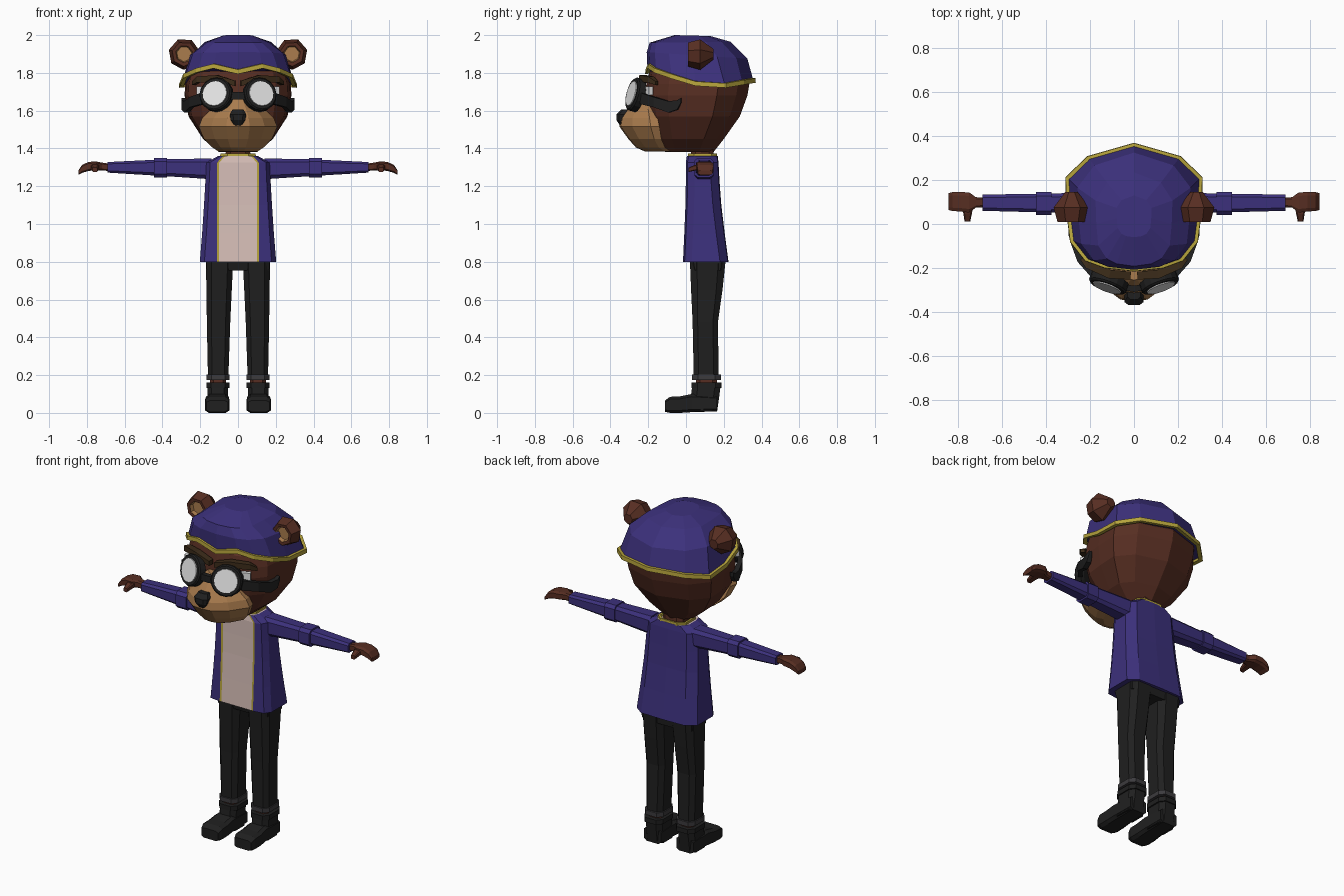
import bpy, bmesh, math
from mathutils import Vector

if "Cube" in bpy.data.objects:
    bpy.data.objects.remove(bpy.data.objects["Cube"])


def colour(name, r, g, b):
    m = bpy.data.materials.new(name)
    m.diffuse_color = (r, g, b, 1)
    m.use_nodes = True
    m.node_tree.nodes["Principled BSDF"].inputs["Base Color"].default_value = m.diffuse_color
    return m


PURPLE = colour("purple_cloth", .045, .030, .20)
BROWN = colour("brown_fur", .095, .027, .016)
TAN = colour("tan_fur", .40, .20, .075)
BLACK = colour("black", .014, .014, .014)
GREY = colour("dark_grey", .045, .043, .047)
GOLD = colour("gold_trim", .47, .37, .045)
SHIRT = colour("pale_pink_shirt", .68, .52, .48)
WHITE = colour("white_lens", .78, .78, .78)
BROW = colour("dark_brow", .045, .025, .010)


def loft(name, rings, mats, mirror=False, wrap=False, rule=None):
    """Skin a list of equal-length point rings; rule picks material per face."""
    bm = bmesh.new()
    vs = [[bm.verts.new(p) for p in r] for r in rings]
    n = len(vs[0])
    pairs = list(zip(vs, vs[1:])) + ([(vs[-1], vs[0])] if wrap else [])
    for a, b in pairs:
        for i in range(n):
            j = (i + 1) % n
            bm.faces.new((a[i], a[j], b[j], b[i]))
    if not wrap:
        bm.faces.new(vs[0][::-1])
        bm.faces.new(vs[-1])
    bmesh.ops.recalc_face_normals(bm, faces=bm.faces)
    if rule:
        for f in bm.faces:
            f.material_index = rule(f.calc_center_median(), f.normal)
    me = bpy.data.meshes.new(name)
    bm.to_mesh(me)
    bm.free()
    for m in mats:
        me.materials.append(m)
    ob = bpy.data.objects.new(name, me)
    bpy.context.scene.collection.objects.link(ob)
    if mirror:
        ob.modifiers.new("mirror", 'MIRROR')
    return ob


def both(half):
    """Complete a half outline that starts and ends on x = 0."""
    return half + [(-x, y, z) for x, y, z in half[-2:0:-1]]


def cham(a, b, k=.6):
    """Rectangle with cut corners, half sizes a and b."""
    return [(a, b*k), (a*k, b), (-a*k, b), (-a, b*k),
            (-a, -b*k), (-a*k, -b), (a*k, -b), (a, -b*k)]


def flat_z(z, xc, yc, a, b, k=.6):
    return [(xc+u, yc+v, z) for u, v in cham(a, b, k)]


def flat_x(x, yc, zc, a, b, k=.65):
    return [(x, yc+u, zc+v) for u, v in cham(a, b, k)]


def flat_y(y, xc, z0, z1, a, k=.7):
    return [(xc+u, y, (z0+z1)/2+v) for u, v in cham(a, (z1-z0)/2, k)]


def bar(name, pts, sizes, mat, mirror=True):
    """Box-section strip along pts; sizes are (half thickness, half height)."""
    rings = []
    for i, p in enumerate(pts):
        d = Vector(pts[min(i+1, len(pts)-1)]) - Vector(pts[max(i-1, 0)])
        s = Vector((d.y, -d.x, 0)).normalized()
        t, h = sizes[i]
        up = Vector((0, 0, h))
        p = Vector(p)
        rings.append([p+s*t+up, p-s*t+up, p-s*t-up, p+s*t-up])
    return loft(name, rings, [mat], mirror)


def disc(name, centre, axis, profile, mats, n=16, rule=None):
    """Turned shape along an axis; profile is (radius, offset)."""
    q = Vector(axis).to_track_quat('Z', 'Y')
    rings = [[Vector(centre) + q @ Vector((r*math.cos(math.tau*i/n), r*math.sin(math.tau*i/n), o))
              for i in range(n)] for r, o in profile]
    return loft(name, rings, mats, True, rule=rule)


# Head: faceted skull
SKULL = [(0, 0), (.45, .025), (.71, .08), (.93, .22), (.98, .45), (1, .70), (.70, .89), (0, 1)]


def skull(hw, yf, yb, zf, zb=None):
    zb = zf if zb is None else zb
    return both([(u*hw, yf+v*(yb-yf), zf+v*(zb-zf)) for u, v in SKULL])


loft("head", [skull(*r) for r in [
    (.10, -.11, .145, 1.38), (.185, -.15, .20, 1.45), (.262, -.195, .285, 1.57),
    (.283, -.215, .325, 1.68), (.28, -.21, .335, 1.74), (.262, -.195, .305, 1.80),
    (.17, -.12, .20, 1.88)]], [BROWN])

# Muzzle and nose
SNOUT = [(0, 0), (.3, .04), (.68, .32), (1, .78), (.95, 1), (0, 1)]
loft("muzzle", [both([(u*hw, yf+v*(yb-yf), z) for u, v in SNOUT]) for z, hw, yf, yb in [
    (1.385, .105, -.22, -.08), (1.405, .135, -.265, -.11), (1.45, .18, -.305, -.13),
    (1.515, .208, -.352, -.14), (1.56, .19, -.345, -.15), (1.61, .14, -.31, -.17),
    (1.69, .05, -.255, -.18)]], [TAN])
loft("nose", [flat_z(*r) for r in [
    (1.522, 0, -.335, .02, .015), (1.55, 0, -.338, .038, .03),
    (1.58, 0, -.335, .044, .033), (1.605, 0, -.315, .03, .028)]], [BLACK])

# Cap with its rim trim
RIM = [(0, -.212, 1.808), (.13, -.198, 1.838), (.22, -.165, 1.815), (.287, -.08, 1.785),
       (.303, .05, 1.745), (.308, .21, 1.735), (.21, .305, 1.752), (0, .365, 1.762)]


def rim(k, dz):
    return both([(x*k, .07+(y-.07)*k, z+dz) for x, y, z in RIM])


loft("cap", [rim(.97, 0), skull(.258, -.208, .325, 1.91, 1.875),
             skull(.175, -.192, .235, 1.96, 1.965), skull(.08, -.06, .13, 2.0, 1.995)], [PURPLE])
loft("cap_trim", [rim(.94, -.012), rim(1.015, -.014), rim(1.01, .01), rim(.94, .012)],
     [GOLD], wrap=True)


# Ears
def ear(y, s):
    return [(.285+.084*s*math.cos(math.tau*(i+.3)/7), y, 1.9+.084*s*math.sin(math.tau*(i+.3)/7))
            for i in range(7)]


loft("ear", [ear(.145, .35), ear(.075, 1), ear(.01, .78), ear(.012, .55), ear(.035, .48)],
     [BROWN, TAN], True,
     rule=lambda c, n: int(c.y < .04 and math.hypot(c.x-.285, c.z-1.9) < .042))

# Goggles, eyes and brows
AXIS = (.36, -1, .27)
disc("goggle_frame", (.115, -.268, 1.685), AXIS,
     [(.07, -.03), (.09, -.022), (.09, .014), (.083, .022)], [BLACK])
disc("goggle_lens", (.115, -.268, 1.685), AXIS, [(.069, .018), (.067, .027)], [WHITE])
bar("goggle_bridge", [(-.06, -.285, 1.675), (0, -.295, 1.68), (.06, -.285, 1.675)],
    [(.014, .02)]*3, BLACK, False)
bar("goggle_strap", [(.185, -.235, 1.665), (.245, -.165, 1.645), (.272, -.09, 1.62),
                     (.285, -.045, 1.63), (.288, -.025, 1.655)],
    [(.012, .03), (.014, .027), (.014, .03), (.014, .025), (.01, .012)], BLACK)
bar("eye", [(.16, -.21, 1.705), (.215, -.185, 1.705)], [(.012, .022)]*2, WHITE)
bar("brow", [(.015, -.235, 1.745), (.11, -.228, 1.77), (.21, -.185, 1.765), (.235, -.155, 1.745)],
    [(.018, .014), (.02, .018), (.018, .016), (.012, .01)], BROW)


# Jacket with shirt front and gold edges
def coat(z, hw, yf, yb, t=.1):
    return both([(0, yf, z), (t, yf, z), (t+.011, yf-.001, z), (max(hw*.88, t+.015), yf+.008, z),
                 (hw, yf+.045, z), (hw, yb-.045, z), (hw*.72, yb-.004, z), (0, yb, z)])


def coat_colour(c, n):
    if n.z > .9 and c.z > 1.3:
        return 1
    if n.y > -.35:
        return 0
    edge = .095 if c.z < 1.32 else .08
    return 1 if abs(c.x) < .08 else (2 if abs(c.x) < edge + .015 else 0)


loft("jacket", [coat(.80, .202, -.015, .225), coat(.95, .19, -.008, .205),
                coat(1.1, .18, -.002, .187), coat(1.22, .173, 0, .178),
                coat(1.325, .168, 0, .172), coat(1.36, .105, .006, .168, .068)],
     [PURPLE, SHIRT, GOLD], rule=coat_colour)
loft("collar_trim", [[(x*k, .088+y*k, z) for x, y in cham(.095, .078)] for k, z in
                     [(.8, 1.355), (1, 1.355), (.98, 1.372), (.85, 1.372)]], [GOLD], wrap=True)
loft("neck", [flat_z(1.34, 0, .088, .07, .06), flat_z(1.40, 0, .085, .062, .058)], [BROWN])

# Sleeves and hands
loft("sleeve", [flat_x(*r) for r in [
    (.14, .095, 1.292, .052, .055), (.38, .095, 1.298, .043, .045),
    (.69, .097, 1.300, .037, .028)]], [PURPLE], True)
loft("elbow_band", [flat_x(x, .094, 1.298, .052, .051) for x in (.375, .445)], [PURPLE], True)
loft("hand", [flat_x(*r) for r in [
    (.68, .098, 1.300, .022, .019), (.72, .098, 1.304, .024, .021),
    (.75, .098, 1.308, .046, .023), (.79, .101, 1.305, .044, .024),
    (.825, .102, 1.292, .043, .021), (.845, .102, 1.272, .038, .012)]], [BROWN], True)
loft("thumb", [flat_y(.08, .757, 1.285, 1.32, .025), flat_y(.045, .757, 1.282, 1.312, .019),
               flat_y(.012, .758, 1.275, 1.298, .013)], [BROWN], True)

# Trousers and turned-up cuffs
loft("hips", [flat_z(.755, 0, .115, .165, .085, .8), flat_z(.82, 0, .112, .17, .095, .8)], [BLACK])
loft("trouser_leg", [flat_z(*r) for r in [
    (.80, .098, .115, .072, .094), (.65, .100, .110, .067, .083),
    (.48, .103, .102, .062, .067), (.19, .105, .107, .054, .066)]], [BLACK], True)
loft("trouser_cuff", [flat_z(z, .105, .108, .061, .076) for z in (.175, .202)], [GREY], True)
loft("ankle", [flat_z(z, .105, .108, .042, .055) for z in (.14, .185)], [BROWN], True)

# Boots
loft("boot_shaft", [flat_z(.01, .108, .095, .056, .07), flat_z(.08, .108, .1, .055, .075),
                    flat_z(.135, .107, .107, .054, .075)], [BLACK], True)
loft("boot_band", [flat_z(z, .106, .108, .062, .08) for z in (.132, .16)], [BLACK], True)
loft("boot_foot", [flat_y(*r) for r in [
    (.165, .108, .008, .09, .056), (.03, .109, .004, .1, .06), (-.03, .11, 0, .088, .063),
    (-.085, .11, 0, .085, .064), (-.112, .11, .006, .065, .056)]], [BLACK], True)
